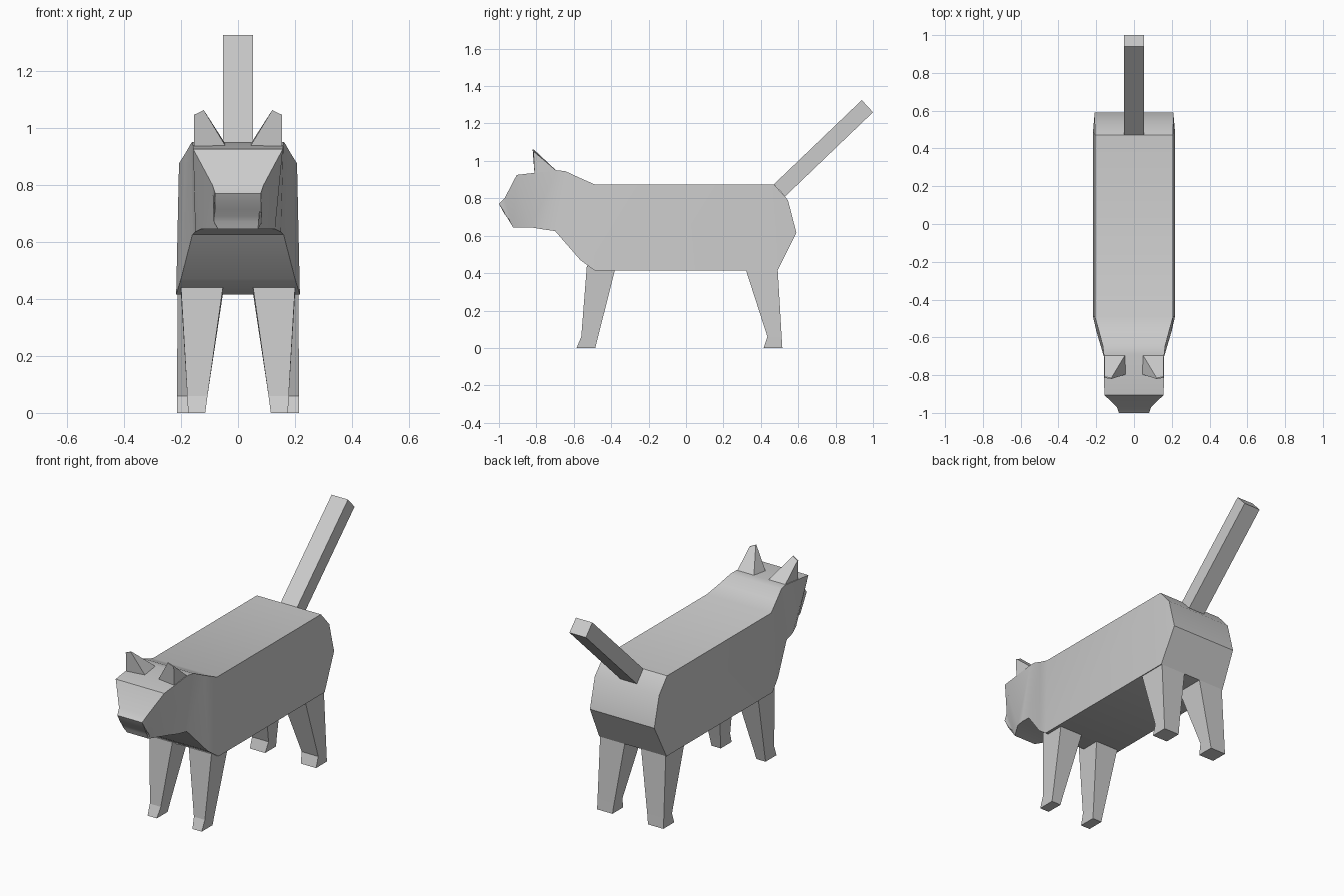
import bpy
import bmesh

if "Cube" in bpy.data.objects:
    bpy.data.objects.remove(bpy.data.objects["Cube"])


def loft(name, rings, mirror=False, smooth=False):
    """Skin a list of four-cornered rings and cap both ends."""
    bm = bmesh.new()
    loops = [[bm.verts.new(p) for p in ring] for ring in rings]
    for a, b in zip(loops, loops[1:]):
        for i in range(4):
            j = (i + 1) % 4
            bm.faces.new((a[i], a[j], b[j], b[i]))
    bm.faces.new(loops[0])
    bm.faces.new(loops[-1])
    bmesh.ops.recalc_face_normals(bm, faces=bm.faces)
    mesh = bpy.data.meshes.new(name)
    bm.to_mesh(mesh)
    bm.free()
    ob = bpy.data.objects.new(name, mesh)
    bpy.context.collection.objects.link(ob)
    if mirror:
        ob.modifiers.new("Mirror", 'MIRROR').use_axis[0] = True
    if smooth:
        bpy.ops.object.select_all(action='DESELECT')
        ob.select_set(True)
        bpy.context.view_layer.objects.active = ob
        bpy.ops.object.shade_smooth_by_angle(angle=0.7)
    return ob


def slab(top, bottom):
    """Symmetric ring from (y, z, half width) of its upper and lower edge."""
    (yt, zt, wt), (yb, zb, wb) = top, bottom
    return [(-wt, yt, zt), (wt, yt, zt), (wb, yb, zb), (-wb, yb, zb)]


def section(x0, x1, front, back):
    """Leg ring from an x range and (y, z) of its front and back edge."""
    return [(x0, *front), (x1, *front), (x1, *back), (x0, *back)]


# Body and head, from rump to mouth
stations = [
    ((0.545, 0.79, 0.208), (0.59, 0.615, 0.208)),
    ((0.47, 0.875, 0.207), (0.49, 0.415, 0.217)),
    ((-0.49, 0.875, 0.207), (-0.49, 0.415, 0.217)),
    ((-0.57, 0.91, 0.185), (-0.565, 0.47, 0.20)),
    ((-0.645, 0.945, 0.165), (-0.70, 0.625, 0.16)),
    ((-0.69, 0.95, 0.16), (-0.77, 0.635, 0.15)),
    ((-0.905, 0.925, 0.157), (-0.83, 0.645, 0.13)),
    ((-0.97, 0.80, 0.09), (-0.925, 0.645, 0.07)),
    ((-1.0, 0.77, 0.08), (-0.935, 0.67, 0.085)),
    ((-0.97, 0.715, 0.08), (-0.945, 0.69, 0.083)),
]
loft("body", [slab(t, b) for t, b in stations], smooth=True)

# Tail
loft("tail", [slab((0.47, 0.875, 0.053), (0.53, 0.81, 0.053)),
              slab((0.94, 1.325, 0.053), (1.0, 1.26, 0.053))])

# Ears: square base narrowing to a short ridge
loft("ears", [
    [(0.045, -0.69, 0.945), (0.155, -0.69, 0.945),
     (0.155, -0.81, 0.93), (0.04, -0.795, 0.93)],
    [(0.12, -0.815, 1.062), (0.155, -0.808, 1.045),
     (0.155, -0.815, 1.045), (0.12, -0.82, 1.062)],
], mirror=True)

# Legs with a small foot kick at the front
loft("front_legs", [
    section(0.053, 0.20, (-0.53, 0.44), (-0.38, 0.417)),
    section(0.107, 0.178, (-0.56, 0.06), (-0.47, 0.06)),
    section(0.115, 0.175, (-0.585, 0.0), (-0.485, 0.0)),
], mirror=True)
loft("hind_legs", [
    section(0.053, 0.212, (0.32, 0.417), (0.49, 0.417)),
    section(0.107, 0.214, (0.435, 0.06), (0.511, 0.06)),
    section(0.115, 0.214, (0.415, 0.0), (0.515, 0.0)),
], mirror=True)
